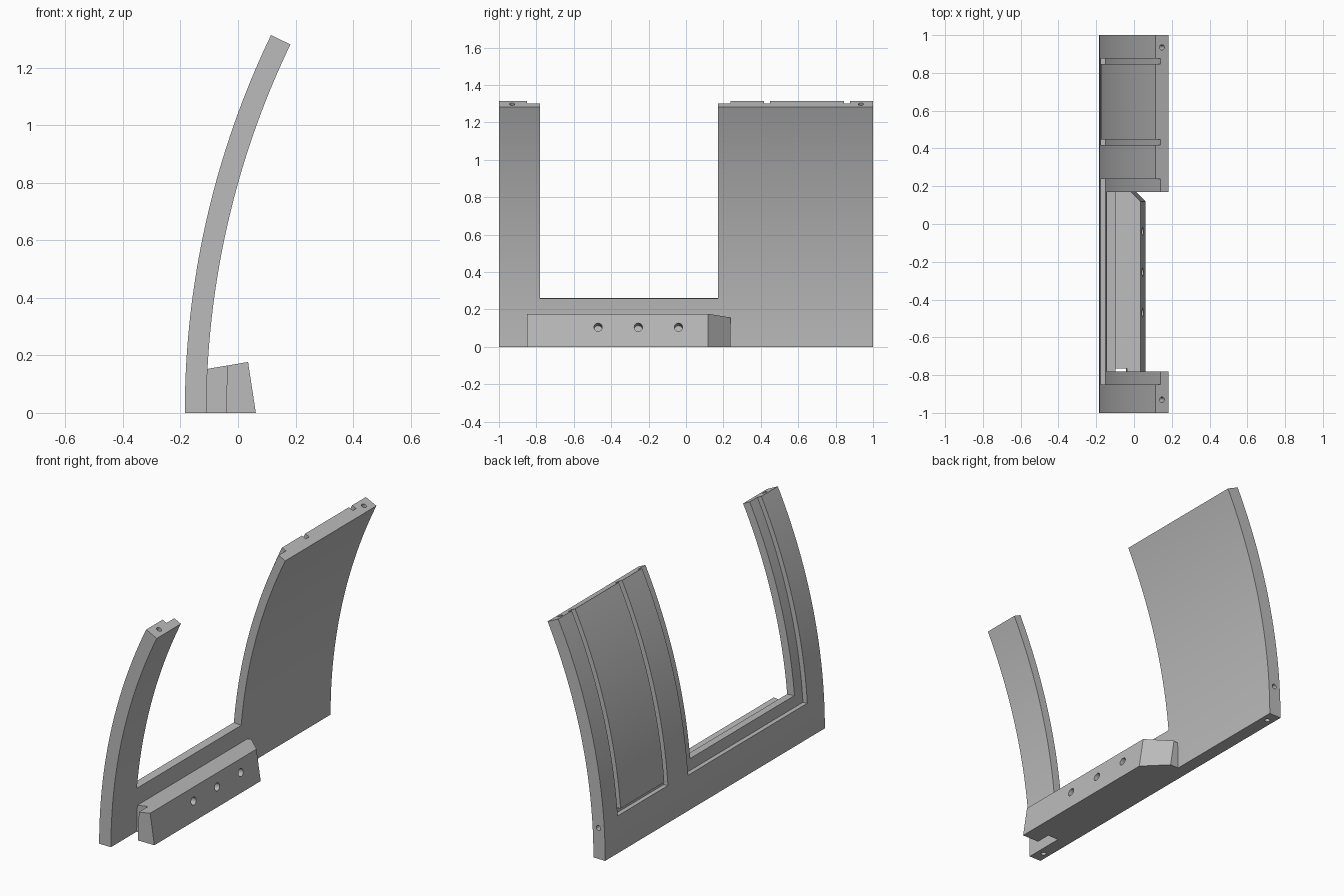
import bpy, bmesh, math
from mathutils import Vector

if "Cube" in bpy.data.objects:
    bpy.data.objects.remove(bpy.data.objects["Cube"])

R_OUT, R_IN = 3.03, 2.955          # panel radii
CX = R_OUT - 0.185                 # arc centre, at z = 0
TOP = math.radians(25.7)           # sweep of the panel
GROOVE = R_OUT - 0.028             # floor of grooves and rebate

grey = bpy.data.materials.new("plain grey")
grey.use_nodes = True
colour = (0.5, 0.5, 0.5, 1)
grey.diffuse_color = colour
grey.node_tree.nodes["Principled BSDF"].inputs["Base Color"].default_value = colour


def arc_point(radius, angle):
    return CX - radius * math.cos(angle), radius * math.sin(angle)


def at_height(z):
    return math.asin(z / R_OUT)


def finish(bm, name):
    bmesh.ops.recalc_face_normals(bm, faces=bm.faces)
    mesh = bpy.data.meshes.new(name)
    bm.to_mesh(mesh)
    bm.free()
    mesh.materials.append(grey)
    obj = bpy.data.objects.new(name, mesh)
    bpy.context.collection.objects.link(obj)
    return obj


def extrude_y(name, profile, y0, y1):
    """Closed x-z profile swept from y0 to y1."""
    bm = bmesh.new()
    face = bm.faces.new([bm.verts.new((x, y0, z)) for x, z in profile])
    new = bmesh.ops.extrude_face_region(bm, geom=[face])["geom"]
    moved = [v for v in new if isinstance(v, bmesh.types.BMVert)]
    bmesh.ops.translate(bm, verts=moved, vec=(0, y1 - y0, 0))
    return finish(bm, name)


def arc_block(name, y0, y1, a0, a1, r0, r1, steps=40):
    """Curved slab between two radii and two angles."""
    angles = [a0 + (a1 - a0) * i / steps for i in range(steps + 1)]
    profile = [arc_point(r1, a) for a in angles]
    profile += [arc_point(r0, a) for a in reversed(angles)]
    return extrude_y(name, profile, y0, y1)


def drill(centre, direction, radius, depth):
    """Cylinder cutter centred on the surface point."""
    bm = bmesh.new()
    bmesh.ops.create_cone(bm, cap_ends=True, segments=24, radius1=radius,
                          radius2=radius, depth=2 * depth)
    turn = Vector((0, 0, 1)).rotation_difference(Vector(direction))
    bmesh.ops.rotate(bm, verts=bm.verts, matrix=turn.to_matrix())
    bmesh.ops.translate(bm, verts=bm.verts, vec=centre)
    return finish(bm, "hole_cutter")


def cut(target, cutter):
    cutter.hide_render = True
    mod = target.modifiers.new("cut", 'BOOLEAN')
    mod.operation, mod.solver, mod.object = 'DIFFERENCE', 'EXACT', cutter
    bpy.context.view_layer.objects.active = target
    bpy.ops.object.modifier_apply(modifier=mod.name)
    bpy.data.objects.remove(cutter)


# Curved panel with its window opening
panel = arc_block("curved_panel", -1, 1, 0, TOP, R_IN, R_OUT)
over = TOP + 0.02
cut(panel, arc_block("opening", -0.78, 0.17, at_height(0.265), over, R_IN - 0.1, R_OUT + 0.1))

# Rebate round the opening on the outer face
cut(panel, arc_block("rebate", -0.85, 0.237, at_height(0.2), over, GROOVE, R_OUT + 0.1))

# U-shaped groove on the wide part of the outer face
for y in (0.418, 0.846):
    cut(panel, arc_block("groove", y, y + 0.03, at_height(0.21), over, GROOVE, R_OUT + 0.1))
cut(panel, arc_block("groove", 0.43, 0.86, at_height(0.21), at_height(0.24),
                     GROOVE, R_OUT + 0.1, 4))

# Dowel holes in the top, bottom and back edges
middle = (R_IN + R_OUT) / 2
tip_x, tip_z = arc_point(middle, TOP)
for y in (-0.93, 0.935):
    cut(panel, drill((tip_x, y, tip_z), (math.sin(TOP), 0, math.cos(TOP)), 0.014, 0.06))
    cut(panel, drill((CX - middle, y, 0), (0, 0, 1), 0.014, 0.06))
x, z = arc_point(middle, at_height(0.18))
cut(panel, drill((x, 1, z), (0, 1, 0), 0.014, 0.06))

# Mounting block on the inner face
block = extrude_y("mounting_block",
                  [(-0.13, 0), (0.062, 0), (0.035, 0.177), (-0.13, 0.149)], -0.85, 0.237)

# Slanted end of the block
bm = bmesh.new()
corners = [(0.2, -0.035), (0.2, 0.4), (-0.235, 0.4)]
face = bm.faces.new([bm.verts.new((x, y, -0.1)) for x, y in corners])
new = bmesh.ops.extrude_face_region(bm, geom=[face])["geom"]
bmesh.ops.translate(bm, vec=(0, 0, 0.5),
                    verts=[v for v in new if isinstance(v, bmesh.types.BMVert)])
# lean with the front face of the block
for v in bm.verts:
    v.co.x -= 0.15 * (v.co.z - 0.1)
cut(block, finish(bm, "slant_cutter"))

# Notch between block and panel at the front end
cut(block, extrude_y("notch", [(-0.2, -0.1), (-0.046, -0.1), (-0.032, 0.3), (-0.2, 0.3)],
                     -0.9, -0.765))

# Screw holes in the block
for y in (-0.47, -0.255, -0.04):
    cut(block, drill((0.046, y, 0.105), (1, 0, 0.15), 0.022, 0.09))

# Smooth curves, sharp edges
for obj in (panel, block):
    bpy.ops.object.select_all(action='DESELECT')
    obj.select_set(True)
    bpy.context.view_layer.objects.active = obj
    bpy.ops.object.shade_smooth_by_angle(angle=math.radians(30))
